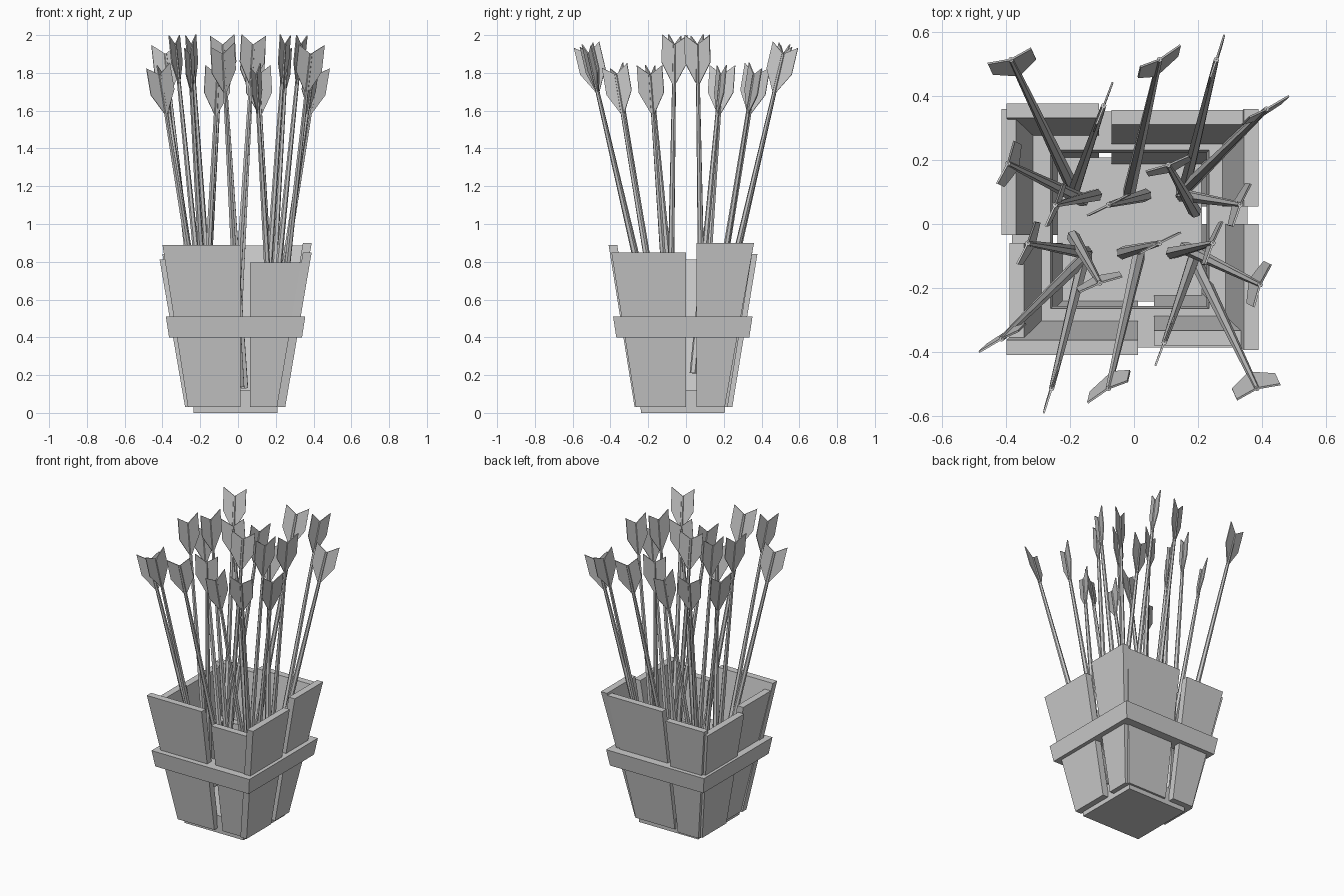
import bpy, bmesh, math
from mathutils import Vector

if "Cube" in bpy.data.objects:
    bpy.data.objects.remove(bpy.data.objects["Cube"])

def finish(name, bm):
    bmesh.ops.recalc_face_normals(bm, faces=bm.faces)
    me = bpy.data.meshes.new(name)
    bm.to_mesh(me)
    bm.free()
    ob = bpy.data.objects.new(name, me)
    bpy.context.collection.objects.link(ob)
    return ob

def loft(bm, a, b):
    """Closed solid between two matching rings of points."""
    va = [bm.verts.new(p) for p in a]
    vb = [bm.verts.new(p) for p in b]
    n = len(va)
    for i in range(n):
        j = (i + 1) % n
        bm.faces.new((va[i], va[j], vb[j], vb[i]))
    bm.faces.new(va)
    bm.faces.new(vb)

CX, CY = -0.013, -0.017

def square(h, z):
    return [(CX + sx * h, CY + sy * h, z) for sx, sy in ((-1, -1), (1, -1), (1, 1), (-1, 1))]

# base block
bm = bmesh.new()
loft(bm, square(0.222, 0), square(0.226, 0.12))
finish("base", bm)

# band around the planks: four-sided ring, slightly flared outside
bm = bmesh.new()
rings = [[bm.verts.new(p) for p in square(h, z)]
         for h, z in ((0.352, 0.40), (0.369, 0.51), (0.248, 0.51), (0.240, 0.40))]
for k in range(4):
    r, s = rings[k], rings[(k + 1) % 4]
    for i in range(4):
        j = (i + 1) % 4
        bm.faces.new((r[i], r[j], s[j], s[i]))
finish("band", bm)

# planks: u runs along the side, w points outward
SIDES = {
    "front": lambda u, w, z: (u, -w, z),
    "right": lambda u, w, z: (w, u, z),
    "back": lambda u, w, z: (-u, w, z),
    "left": lambda u, w, z: (-w, -u, z),
}
# side, top u range, bottom u range, top z, outer w at top and bottom
PLANKS = [
    ("front", -0.40, 0.012, -0.265, 0.012, 0.89, 0.41, 0.272),
    ("front", 0.063, 0.36, 0.063, 0.238, 0.795, 0.38, 0.255),
    ("right", -0.395, 0.0, -0.265, 0.0, 0.85, 0.39, 0.25),
    ("right", 0.055, 0.36, 0.055, 0.205, 0.90, 0.39, 0.242),
    ("back", -0.345, 0.07, -0.225, 0.07, 0.885, 0.357, 0.22),
    ("back", 0.11, 0.40, 0.11, 0.265, 0.84, 0.378, 0.245),
    ("left", -0.36, 0.035, -0.225, 0.035, 0.812, 0.415, 0.28),
    ("left", 0.06, 0.39, 0.06, 0.255, 0.84, 0.39, 0.255),
]
T = 0.046
for side, a, b, c, d, zt, wt, wb in PLANKS:
    f = SIDES[side]
    bm = bmesh.new()
    loft(bm, [f(c, wb, .03), f(d, wb, .03), f(d, wb - T, .03), f(c, wb - T, .03)],
         [f(a, wt, zt), f(b, wt, zt), f(b, wt - T, zt), f(a, wt - T, zt)])
    finish(side + "_plank", bm)

# arrows: tapered shaft and a flat notched fletching
def arrow(foot, tip, ang):
    foot, tip = Vector(foot), Vector(tip)
    axis = (tip - foot).normalized()
    d = Vector((math.cos(ang), math.sin(ang), 0))
    d = (d - axis * d.dot(axis)).normalized()
    n = axis.cross(d)
    bm = bmesh.new()
    ring = lambda p, r: [p + r * (math.cos(t) * d + math.sin(t) * n)
                         for t in (math.tau * i / 6 for i in range(6))]
    loft(bm, ring(foot, 0.021), ring(tip, 0.009))
    for s in (-1, 1):
        prof = [(0, 0), (0.072 * s, 0.05), (0.072 * s, -0.095), (0, -0.225)]
        pts = [tip + d * x + axis * y for x, y in prof]
        loft(bm, [p - n * 0.003 for p in pts], [p + n * 0.003 for p in pts])
    finish("arrow", bm)

# foot x, y, z, tip x, y, z, fletching angle
ARROWS = [
    (-0.19, 0.11, 0.14, -0.385, 0.515, 1.90, 19),
    (-0.19, 0.10, 0.17, -0.095, 0.37, 1.79, 69),
    (-0.015, 0.10, 0.14, 0.08, 0.515, 1.90, 30),
    (0.155, 0.10, 0.14, 0.258, 0.515, 1.90, 72),
    (0.15, 0.10, 0.17, 0.415, 0.36, 1.79, 29),
    (-0.16, 0.075, 0.17, -0.395, 0.19, 1.79, 68),
    (-0.12, 0.09, 0.13, -0.247, 0.06, 1.95, 68),
    (0.035, 0.09, 0.13, -0.08, 0.06, 1.95, 27),
    (0.19, 0.04, 0.21, 0.107, 0.185, 1.79, 20),
    (0.15, 0.09, 0.13, 0.333, 0.06, 1.95, 67),
]
for fx, fy, fz, tx, ty, tz, deg in ARROWS:
    for s in (1, -1):  # second set is turned half way round
        arrow((s * fx, s * fy, fz), (s * tx, s * ty, tz), math.radians(deg))
